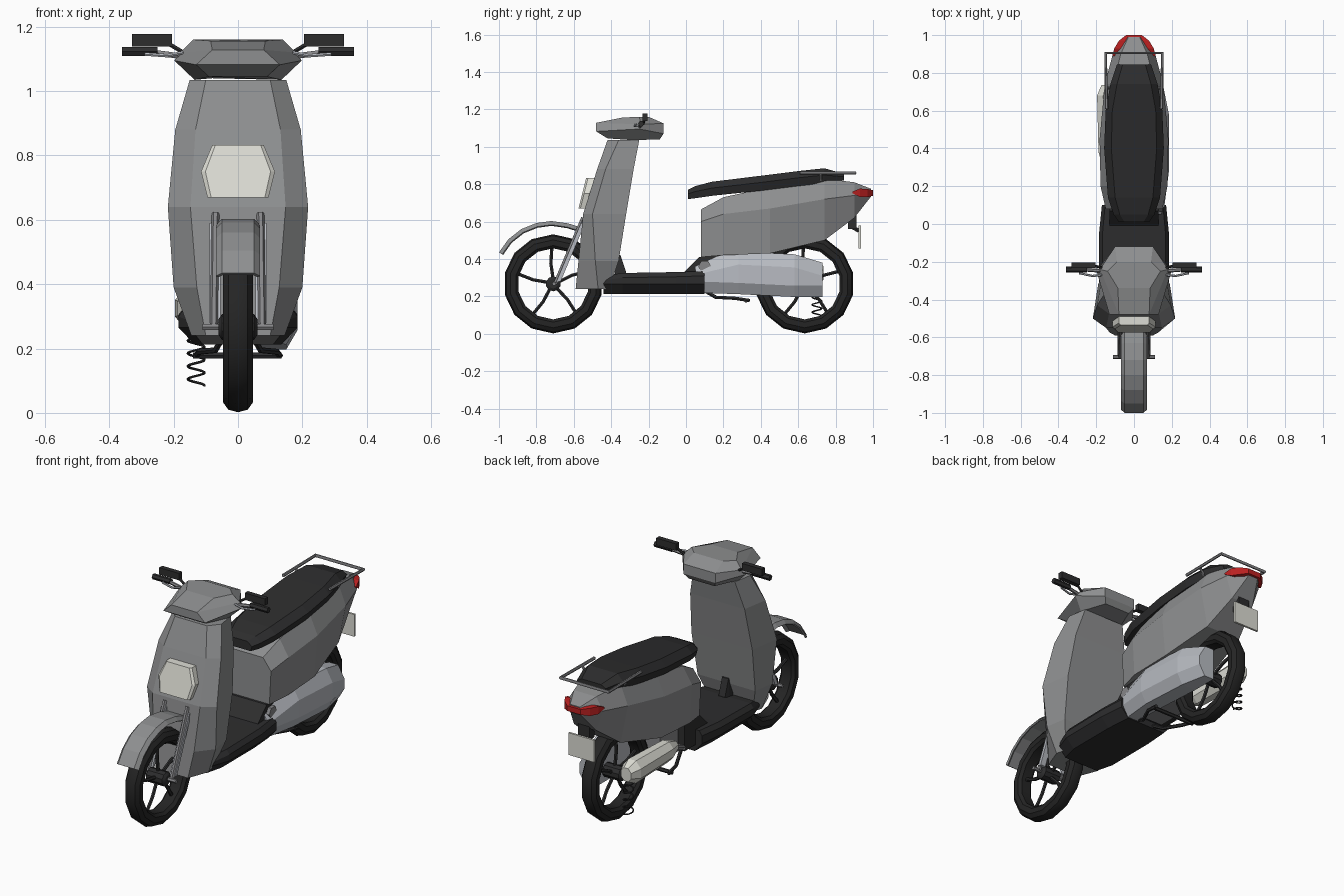
import bpy, bmesh, math
from mathutils import Vector

if "Cube" in bpy.data.objects:
    bpy.data.objects.remove(bpy.data.objects["Cube"])


def material(name, r, g, b):
    m = bpy.data.materials.new(name)
    m.diffuse_color = (r, g, b, 1)
    m.use_nodes = True
    m.node_tree.nodes["Principled BSDF"].inputs["Base Color"].default_value = m.diffuse_color
    return m


GREY = material("body_grey", 0.27, 0.275, 0.28)
BLACK = material("black_plastic", 0.026, 0.026, 0.027)
RUBBER = material("tyre_rubber", 0.018, 0.018, 0.018)
SILVER = material("pale_silver", 0.48, 0.50, 0.54)
CREAM = material("cream", 0.72, 0.72, 0.66)
STEEL = material("steel", 0.24, 0.24, 0.25)
RED = material("tail_red", 0.50, 0.015, 0.015)


def finish(name, bm, mat, smooth=False):
    bmesh.ops.recalc_face_normals(bm, faces=bm.faces[:])
    me = bpy.data.meshes.new(name)
    bm.to_mesh(me)
    bm.free()
    me.materials.append(mat)
    ob = bpy.data.objects.new(name, me)
    bpy.context.collection.objects.link(ob)
    if smooth:
        bpy.ops.object.select_all(action='DESELECT')
        ob.select_set(True)
        bpy.context.view_layer.objects.active = ob
        bpy.ops.object.shade_smooth_by_angle(angle=math.radians(35))
    return ob


def loft(name, rings, mat, smooth=False, closed=False):
    """Skin a row of equal rings; cap the ends unless closed."""
    bm = bmesh.new()
    vs = [[bm.verts.new(p) for p in r] for r in rings]
    n = len(vs[0])
    pairs = list(zip(vs, vs[1:])) + ([(vs[-1], vs[0])] if closed else [])
    for a, b in pairs:
        for i in range(n):
            j = (i + 1) % n
            bm.faces.new((a[i], a[j], b[j], b[i]))
    if not closed:
        bm.faces.new(vs[0])
        bm.faces.new(vs[-1])
    return finish(name, bm, mat, smooth)


def sym(half):
    """Mirror a half outline across x = 0 into a full ring."""
    return list(half) + [(-x, y, z) for x, y, z in reversed(half)]


def box(name, x, y, z, mat):
    return loft(name, [[(x[0], b, z[0]), (x[1], b, z[0]), (x[1], b, z[1]), (x[0], b, z[1])]
                       for b in y], mat)


def tube(name, pts, r, mat):
    cu = bpy.data.curves.new(name, 'CURVE')
    cu.dimensions = '3D'
    cu.bevel_depth, cu.bevel_resolution, cu.use_fill_caps = r, 1, True
    sp = cu.splines.new('POLY')
    sp.points.add(len(pts) - 1)
    for p, c in zip(sp.points, pts):
        p.co = (*c, 1)
    cu.materials.append(mat)
    ob = bpy.data.objects.new(name, cu)
    bpy.context.collection.objects.link(ob)
    bpy.ops.object.select_all(action='DESELECT')
    ob.select_set(True)
    bpy.context.view_layer.objects.active = ob
    bpy.ops.object.convert(target='MESH')
    bpy.ops.object.shade_smooth_by_angle(angle=math.radians(50))


def lathe_x(name, profile, cy, cz, mat, n=14, closed=False):
    """Turn an (x, radius) profile around a wheel axle."""
    rings = [[(x, cy + r * math.sin(a), cz - r * math.cos(a))
              for a in (2 * math.pi * i / n for i in range(n))] for x, r in profile]
    return loft(name, rings, mat, True, closed)


# Wheels: tyre, hub and five spokes
WZ = 0.267
for label, wy in (("front", -0.71), ("rear", 0.635)):
    lathe_x(label + "_tyre", [(-.03, .19), (-.045, .205), (-.046, .235), (-.03, .257), (0, .265),
                              (.03, .257), (.046, .235), (.045, .205), (.03, .19)],
            wy, WZ, RUBBER, closed=True)
    lathe_x(label + "_hub", [(-.06, .025), (-.05, .04), (.05, .04), (.06, .025)], wy, WZ, BLACK, 10)
    for k in range(5):
        a = math.radians(20 + 72 * k)
        pts = [(0, wy + r * math.cos(a + t), WZ + r * math.sin(a + t))
               for r, t in ((.03, 0), (.11, .08), (.2, 0))]
        tube(label + "_spoke", pts, 0.010, BLACK)
tube("front_axle", [(-.11, -.705, WZ), (.11, -.705, WZ)], 0.011, STEEL)

# Front mudguard following the tyre
guard = []
for y, z in ((-1, .435), (-.95, .505), (-.88, .56), (-.80, .592), (-.72, .603), (-.63, .59), (-.55, .565)):
    d = (Vector((0, y, z)) - Vector((0, -.71, WZ))).normalized()
    guard.append(sym([(x, y + d.y * o, z + d.z * o)
                      for x, o in ((.05, 0), (.069, -.02), (.06, -.026), (.045, -.012))]))
loft("front_mudguard", guard, GREY)

# Front fork
for s in (-1, 1):
    tube("fork_tube", [(s * .07, -.55, .62), (s * .075, -.70, .265)], 0.012, STEEL)
    loft("fork_leg", [[(s * a, y + b, z) for a, b in ((.055, 0), (.088, 0), (.088, .02), (.055, .02))]
                      for y, z in ((-.56, .59), (-.69, .28))], SILVER)

# Leg shield: z, front/mid/back depth, front/mid/back half width
loft("leg_shield", [sym([(wf, yf, z), (wm, ym, z), (wb, yb, z)]) for z, yf, ym, yb, wf, wm, wb in (
    (.24, -.59, -.47, -.41, .10, .145, .13),
    (.39, -.575, -.485, -.36, .128, .20, .18),
    (.64, -.55, -.50, -.32, .148, .218, .19),
    (.88, -.475, -.43, -.28, .132, .195, .17),
    (1.035, -.42, -.36, -.25, .10, .15, .13))], GREY)

# Headlight
loft("headlight", [[(x * k, y + (z - .67) * .25, z) for x, z in
                    ((-.095, .67), (.095, .67), (.115, .75), (.08, .832), (-.08, .832), (-.115, .75))]
                   for y, k in ((-.50, 1), (-.565, 1), (-.575, .88))], CREAM)

# Handlebar cowl
loft("handlebar_cowl", [sym([(w, y, z) for w, y, z in half]) for half in (
    ((.09, -.42, 1.045), (.135, -.28, 1.035), (.08, -.14, 1.04)),
    ((.13, -.48, 1.082), (.198, -.25, 1.095), (.10, -.12, 1.07)),
    ((.08, -.48, 1.128), (.18, -.24, 1.12), (.10, -.12, 1.125)),
    ((.085, -.34, 1.156), (.14, -.25, 1.16), (.09, -.2, 1.16)))], GREY)

# Handlebars, grips, levers and switch boxes
for s in (-1, 1):
    tube("handlebar", [(s * .15, -.25, 1.105), (s * .28, -.24, 1.122)], 0.010, STEEL)
    tube("grip", [(s * .25, -.24, 1.123), (s * .36, -.24, 1.123)], 0.016, BLACK)
    tube("lever", [(s * .17, -.27, 1.12), (s * .22, -.275, 1.11), (s * .29, -.26, 1.115)], 0.006, SILVER)
    tube("mirror_stem", [(s * .17, -.23, 1.12), (s * .22, -.22, 1.15)], 0.007, BLACK)
    box("mirror", (s * .205, s * .33), (-.232, -.205), (1.138, 1.177), BLACK)

# Footboard with bevelled underside, and its raised ends
loft("footboard", [sym([(w * .73, y, .213), (w, y, .265), (w, y, zt - .025), (w * .9, y, zt)])
                   for y, w, zt in ((-.44, .15, .31), (-.34, .185, .325), (-.05, .185, .33), (.10, .17, .335))], BLACK)
loft("footboard_riser", [sym([(.13, y, .25), (.13, y, zt)]) for y, zt in ((-.01, .33), (.07, .41), (.2, .43))], BLACK)
loft("brake_pedal", [sym([(.03, y, .3), (.02, y, zt)]) for y, zt in ((-.38, .43), (-.35, .42), (-.32, .33))], BLACK)

# Rear body: y, top/crease/bottom height, top/crease/bottom half width
loft("rear_body", [sym([(wt, y, zt), (wm, y, zm), (wb, y, zb)]) for y, zt, zm, zb, wt, wm, wb in (
    (.08, .665, .60, .41, .10, .15, .14),
    (.20, .73, .64, .42, .12, .177, .165),
    (.45, .785, .67, .43, .13, .182, .16),
    (.74, .83, .72, .50, .11, .155, .11),
    (.90, .81, .74, .62, .07, .112, .07),
    (.99, .775, .755, .735, .03, .045, .03))], GREY)

# Saddle: y, top, bottom, top and side half width
loft("saddle", [sym([(wt, y, zt), (wm, y, zt * .55 + zb * .45), (wm * .9, y, zb)]) for y, zt, zb, wt, wm in (
    (.01, .770, .72, .05, .08), (.05, .79, .725, .075, .108), (.14, .813, .738, .10, .138),
    (.40, .845, .765, .12, .158), (.60, .87, .79, .115, .15), (.74, .885, .805, .09, .125),
    (.845, .855, .82, .06, .09))], BLACK)

# Luggage rail
tube("luggage_rail", [(-.145, .61, .86), (-.15, .905, .86), (.15, .905, .86), (.145, .61, .86)], 0.009, STEEL)
for s in (-1, 1):
    tube("rail_support", [(s * .145, .72, .86), (s * .10, .72, .80)], 0.007, STEEL)

# Tail light wrapping the tail
loft("tail_light", [sym([(w, y, z0), (w, y, z1)]) for y, w, z0, z1 in (
    (.89, .115, .752, .76), (.93, .104, .732, .776), (.97, .08, .73, .774), (1.0, .042, .738, .768))], RED)

# Number plate and bracket
box("plate_bracket", (-.035, .035), (.865, .912), (.56, .66), BLACK)
tube("plate_arm", [(0, .89, .57), (0, .925, .55)], 0.012, BLACK)
box("number_plate", (-.08, .08), (.923, .935), (.455, .58), CREAM)

# Engine: block, side cover, cylinder
box("engine_block", (-.09, .10), (.12, .36), (.24, .43), STEEL)
tube("cylinder_head", [(-.10, .10, .36), (.15, .10, .36)], 0.035, STEEL)
loft("engine_cover", [[(.06, y, zb), (xo - .035, y, zb), (xo, y, zb + .06), (xo, y, zt - .07),
                       (xo - .04, y, zt), (.06, y, zt)] for y, zt, zb, xo in (
    (.05, .385, .22, .155), (.28, .44, .212, .185), (.58, .425, .197, .185), (.73, .38, .197, .155))], SILVER)

# Exhaust silencer and pipe
loft("silencer", [[(-.14 + r * math.cos(a), y, .325 + r * 1.15 * math.sin(a))
                   for a in (math.pi * (i + .5) / 4 for i in range(8))] for y, r in (
    (.30, .025), (.38, .052), (.68, .06), (.735, .035))], CREAM)
tube("exhaust_pipe", [(-.06, .14, .28), (-.12, .2, .27), (-.14, .32, .32)], 0.016, STEEL)

# Suspension spring
tube("spring", [(-.13 + .026 * math.cos(t), .70 + .026 * math.sin(t), .085 + .2 * i / 80)
                for i, t in ((i, i * 2 * math.pi / 16) for i in range(81))], 0.004, BLACK)

# Centre stand
tube("stand_bar", [(-.14, .32, .178), (.135, .32, .178)], 0.011, BLACK)
for s in (-1, 1):
    tube("stand_leg", [(s * .05, .10, .23), (s * .07, .16, .195), (s * .12, .26, .19), (s * .13, .34, .178)], 0.010, BLACK)
